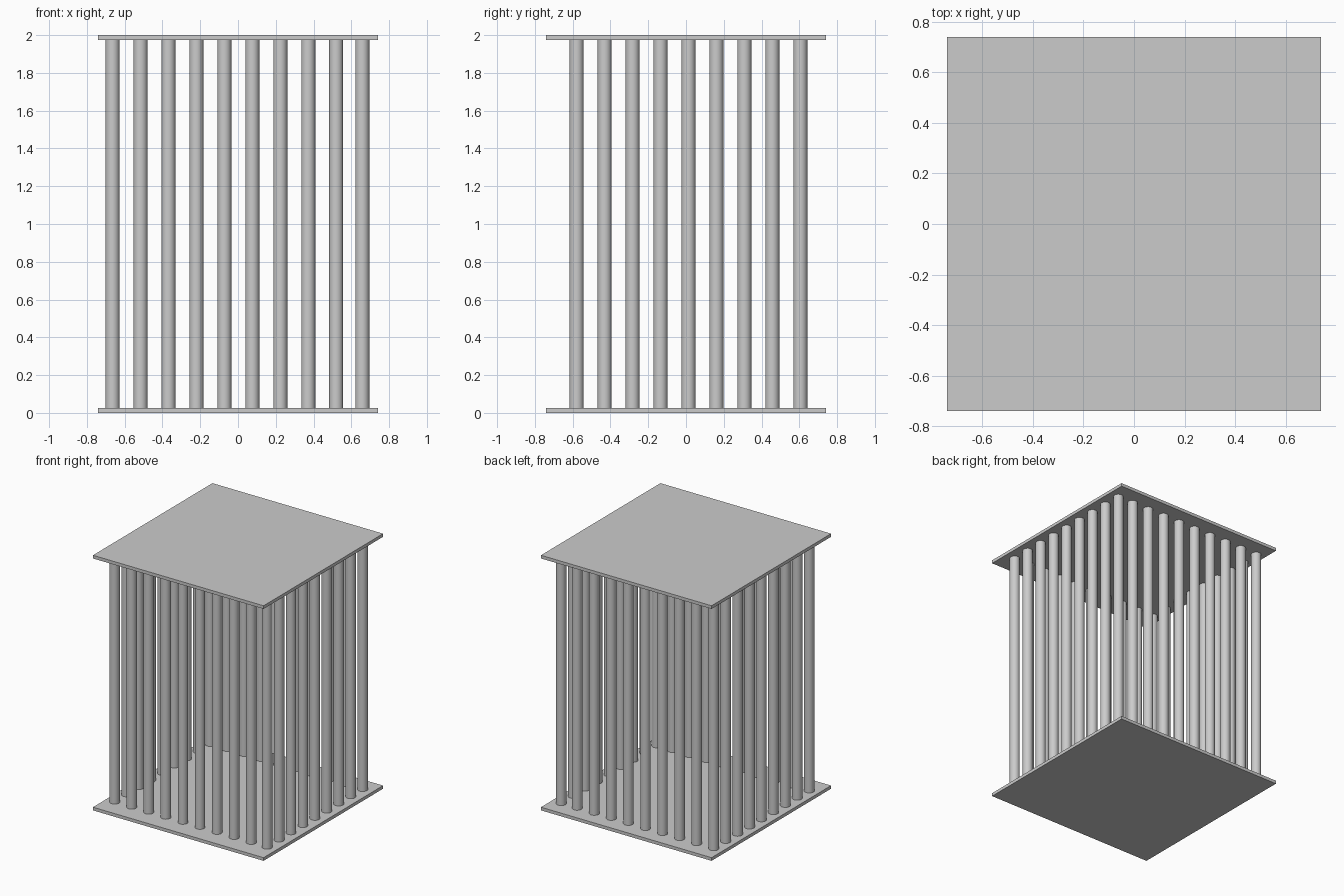
import bpy

if "Cube" in bpy.data.objects:
    bpy.data.objects.remove(bpy.data.objects["Cube"])

HALF = 0.74        # half width of the plates
THICK = 0.025      # plate thickness
HEIGHT = 2.0
STEP = 0.148       # bar spacing
RADIUS = 0.037


def plate(name, z):
    bpy.ops.mesh.primitive_cube_add(size=1, location=(0, 0, z))
    ob = bpy.context.object
    ob.name = name
    ob.scale = (2 * HALF, 2 * HALF, THICK)
    bpy.ops.object.transform_apply(location=False, rotation=False, scale=True)


def bar(name, x, y):
    bpy.ops.mesh.primitive_cylinder_add(
        vertices=32, radius=RADIUS, depth=HEIGHT - 2 * THICK,
        location=(x, y, HEIGHT / 2))
    bpy.context.object.name = name
    bpy.ops.object.shade_smooth_by_angle()


# Floor and roof plates
plate("floor_plate", THICK / 2)
plate("roof_plate", HEIGHT - THICK / 2)

# Bar positions: the right-hand column sits slightly closer to its neighbour
xs = [-0.664 + STEP * i for i in range(9)] + [0.658]
ys = [-0.579 + STEP * i for i in range(9)]

# Front and back rows of bars
for i, x in enumerate(xs):
    bar(f"front_bar_{i}", x, ys[0])
    bar(f"back_bar_{i}", x, ys[-1])

# Left and right rows of bars between the corners
for i, y in enumerate(ys[1:-1]):
    bar(f"left_bar_{i}", xs[0], y)
    bar(f"right_bar_{i}", xs[-1], y)
